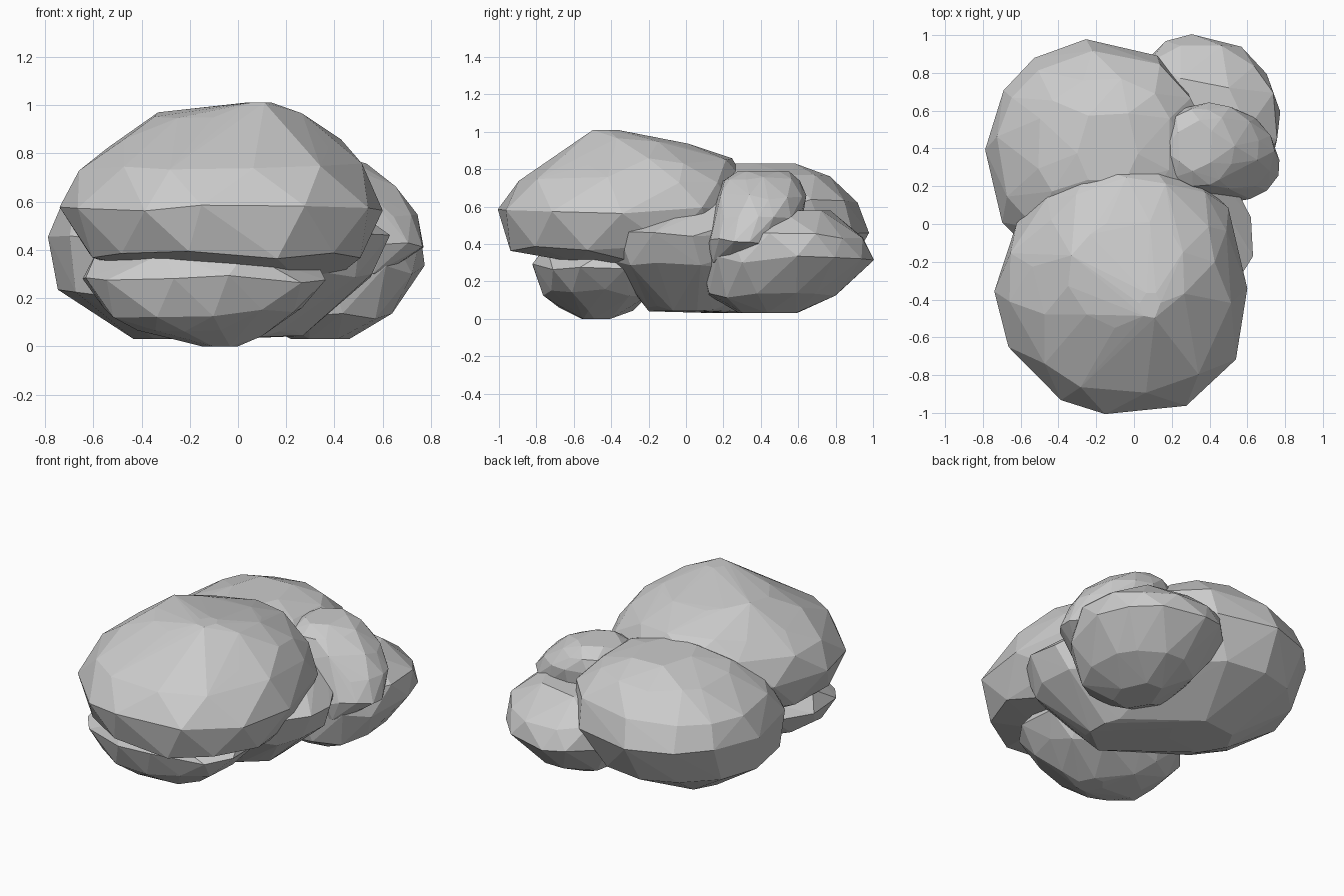
import bpy, bmesh, math, random

random.seed(4)


def rock(name, rings, sides=12, power=2.25, corners=(0, 0, 0, 0)):
    """Faceted boulder: convex hull around stacked, slightly uneven outlines.
    Each ring is (z, x_min, x_max, y_min, y_max); corners swells or slims the
    back-right, back-left, front-left and front-right quarters."""
    bm = bmesh.new()
    for i, (z, x0, x1, y0, y1) in enumerate(rings):
        cx, cy = (x0 + x1) / 2, (y0 + y1) / 2
        inner = 0 < i < len(rings) - 1
        n = sides if inner else 6
        for k in range(n):
            a = 2 * math.pi * (k + 0.5 * (i % 2) + random.uniform(-0.2, 0.2)) / n
            a %= 2 * math.pi
            c, s = math.cos(a), math.sin(a)
            e = 2 / power
            f = 1.015 + corners[int(a // (math.pi / 2)) % 4] * math.sin(2 * a) ** 2
            px = math.copysign(abs(c) ** e, c) * f * (x1 - x0) / 2
            py = math.copysign(abs(s) ** e, s) * f * (y1 - y0) / 2
            dz = random.uniform(-0.02, 0.02) if inner else 0
            bm.verts.new((cx + px, cy + py, z + dz))
    hull = bmesh.ops.convex_hull(bm, input=bm.verts[:])
    junk = {v for v in hull["geom_interior"] + hull["geom_unused"]
            if isinstance(v, bmesh.types.BMVert)}
    bmesh.ops.delete(bm, geom=list(junk), context='VERTS')
    bmesh.ops.recalc_face_normals(bm, faces=bm.faces[:])
    mesh = bpy.data.meshes.new(name)
    bm.to_mesh(mesh)
    bm.free()
    obj = bpy.data.objects.new(name, mesh)
    bpy.context.collection.objects.link(obj)
    return obj


# Large boulder lying over the front
rock("front_boulder", [
    (0.30, -0.40, 0.42, -0.60, 0.20),
    (0.38, -0.63, 0.51, -0.95, 0.27),
    (0.58, -0.73, 0.59, -1.00, 0.33),
    (0.74, -0.66, 0.51, -0.89, 0.32),
    (0.84, -0.53, 0.42, -0.71, 0.24),
    (0.95, -0.35, 0.27, -0.55, 0.02),
    (1.01, 0.03, 0.14, -0.50, -0.36)], corners=(0.02, -0.09, -0.04, 0.05))

# Rounded stone under the front boulder
rock("front_base_stone", [
    (0.00, -0.15, 0.00, -0.56, -0.40),
    (0.06, -0.42, 0.10, -0.68, -0.28),
    (0.14, -0.55, 0.26, -0.76, -0.18),
    (0.28, -0.65, 0.37, -0.82, -0.10),
    (0.39, -0.58, 0.30, -0.76, -0.10)])

# Large back boulder, running diagonally forward under the front boulder
rock("back_boulder", [
    (0.03, -0.43, -0.05, 0.15, 0.48),
    (0.06, 0.00, 0.27, -0.20, 0.18),
    (0.22, -0.74, 0.25, -0.18, 0.84),
    (0.30, -0.20, 0.56, -0.41, 0.30),
    (0.45, -0.78, 0.33, -0.22, 0.97),
    (0.45, -0.20, 0.63, -0.44, 0.25),
    (0.62, -0.72, 0.34, -0.10, 0.91),
    (0.76, -0.52, 0.20, 0.08, 0.77),
    (0.83, -0.30, 0.02, 0.20, 0.62)], corners=(0.02, -0.05, 0, 0))

# Lower stone at the back right
rock("back_right_stone", [
    (0.03, 0.22, 0.46, 0.28, 0.60),
    (0.12, 0.08, 0.64, 0.12, 0.80),
    (0.32, -0.05, 0.77, 0.09, 1.00),
    (0.45, -0.03, 0.76, 0.14, 0.95),
    (0.58, 0.08, 0.60, 0.25, 0.78)], corners=(-0.06, 0, 0, -0.02))

# Small leaning stone resting on the back right stone
rock("small_top_stone", [
    (0.30, 0.42, 0.60, 0.13, 0.30),
    (0.41, 0.25, 0.77, 0.12, 0.49),
    (0.53, 0.13, 0.74, 0.14, 0.62),
    (0.65, 0.12, 0.66, 0.17, 0.64),
    (0.74, 0.15, 0.53, 0.20, 0.61),
    (0.79, 0.22, 0.43, 0.28, 0.55)], sides=14, power=2)
